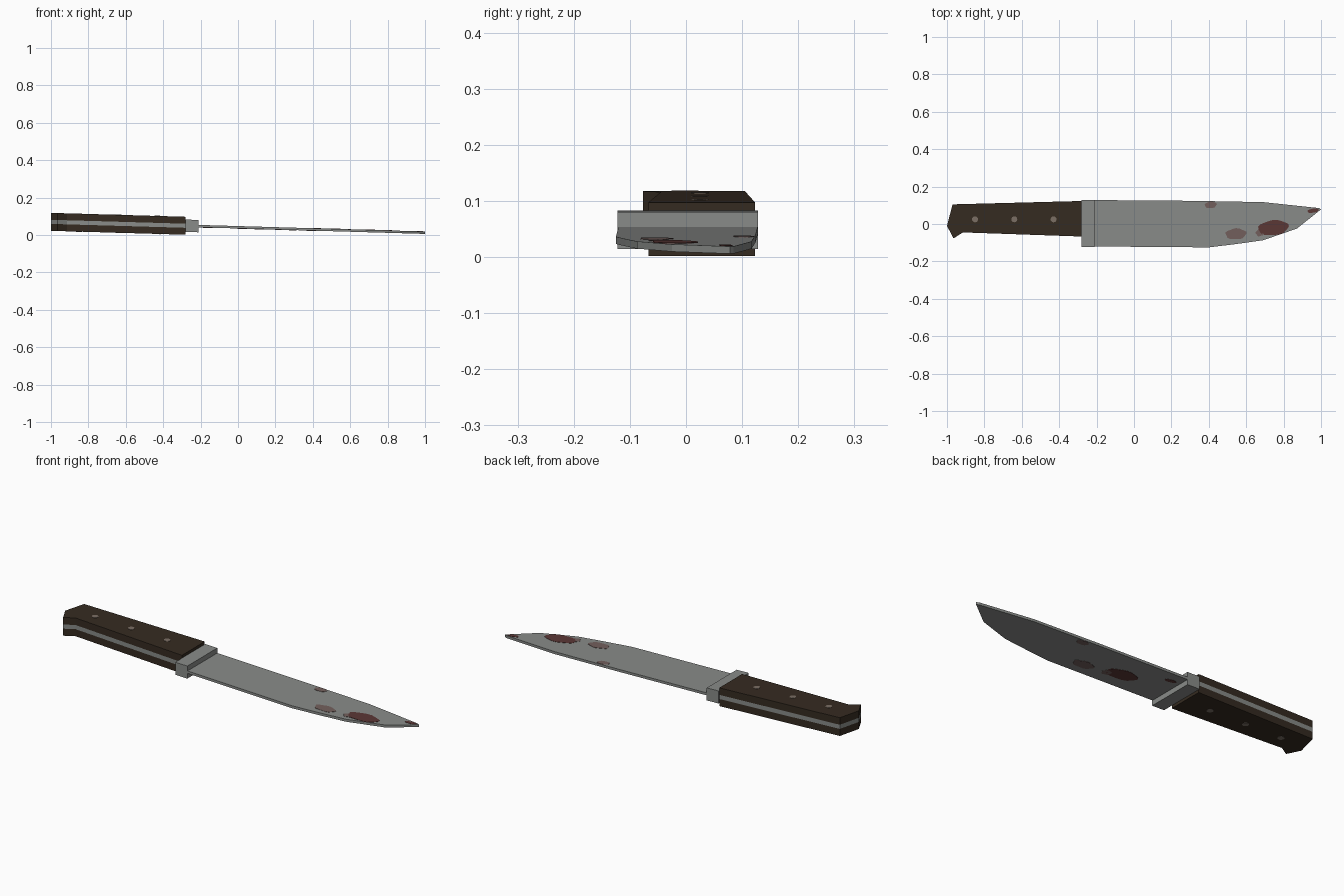
import bpy, bmesh, math

cube = bpy.data.objects.get("Cube")
if cube:
    bpy.data.objects.remove(cube, do_unlink=True)


def material(name, r, g, b):
    mat = bpy.data.materials.new(name)
    mat.use_nodes = True
    mat.diffuse_color = (r, g, b, 1)
    mat.node_tree.nodes["Principled BSDF"].inputs["Base Color"].default_value = (r, g, b, 1)
    return mat


steel = material("steel", .25, .26, .25)
wood = material("dark wood", .036, .024, .015)
rivet_metal = material("dull rivet", .2, .16, .13)
stain_dark = material("dark red stain", .105, .038, .036)
stain_light = material("faded red stain", .17, .115, .108)


def tilt(x, z):
    """The whole knife slopes gently down towards the tip."""
    return .0415 - .029 * x + z


def prism(name, outline, low, high, mat):
    """Extrude a plan outline between two heights about the sloping centre plane."""
    bm = bmesh.new()
    bottom, top = ([bm.verts.new((x, y, tilt(x, z))) for x, y in outline]
                   for z in (low, high))
    bm.faces.new(top)
    bm.faces.new(bottom[::-1])
    n = len(outline)
    for i in range(n):
        j = (i + 1) % n
        bm.faces.new((bottom[i], bottom[j], top[j], top[i]))
    bmesh.ops.recalc_face_normals(bm, faces=bm.faces)
    mesh = bpy.data.meshes.new(name)
    bm.to_mesh(mesh)
    bm.free()
    mesh.materials.append(mat)
    obj = bpy.data.objects.new(name, mesh)
    bpy.context.collection.objects.link(obj)
    return obj


def blob(x, y, rx, ry, turn=0, wobble=0, count=20):
    """Oval outline with a slightly uneven rim."""
    points = []
    for i in range(count):
        a = math.tau * i / count
        r = 1 + wobble * math.sin(5 * a + x)
        u, v = rx * r * math.cos(a), ry * r * math.sin(a)
        points.append((x + u * math.cos(turn) - v * math.sin(turn),
                       y + u * math.sin(turn) + v * math.cos(turn)))
    return points


# Handle: a steel tang between two wooden scales
handle = [(-1, -.01), (-.965, -.077), (-.915, -.045), (-.28, -.067),
          (-.28, .123), (-.97, .105)]
TANG, HALF = .011, .048
prism("tang", handle, -TANG, TANG, steel)
prism("upper_scale", handle, TANG, HALF, wood)
prism("lower_scale", handle, -HALF, -TANG, wood)

# Guard block
prism("guard", [(-.28, -.122), (-.21, -.122), (-.21, .128), (-.28, .128)],
      -.033, .033, steel)

# Blade with a curved cutting edge and a straight spine
BLADE = .0065
blade = [(-.22, -.12), (.4, -.125), (.54, -.108), (.69, -.087), (.87, -.025),
         (1, .078), (.99, .085), (.69, .117), (.3, .124), (-.22, .128)]
prism("blade", blade, -BLADE, BLADE, steel)

# Thin painted marks on both flat sides
THIN = .0015


def marks(name, outline, half, mat, mirror_x=None):
    prism(name + "_top", outline, half, half + THIN, mat)
    if mirror_x is not None:
        outline = [(mirror_x - x, y) for x, y in outline]
    prism(name + "_bottom", outline, -half - THIN, -half, mat)


for i, x in enumerate((-.85, -.64, -.43)):
    marks(f"rivet_{i + 1}", blob(x, .025, .016, .016), HALF, rivet_metal)

stains = (
    ("large_stain", blob(.745, -.02, .082, .04, .1, .05), stain_dark),
    ("large_stain_fringe", blob(.675, -.045, .024, .02, .4, .1), stain_light),
    ("middle_stain", blob(.545, -.053, .056, .029, .05, .07), stain_light),
    ("spine_stain", blob(.41, .102, .032, .018, .1, .06), stain_light),
    ("tip_stain", blob(.957, .071, .03, .011, .15, .05), stain_dark),
)
for name, outline, mat in stains:
    marks(name, outline, BLADE, mat, mirror_x=.8)
